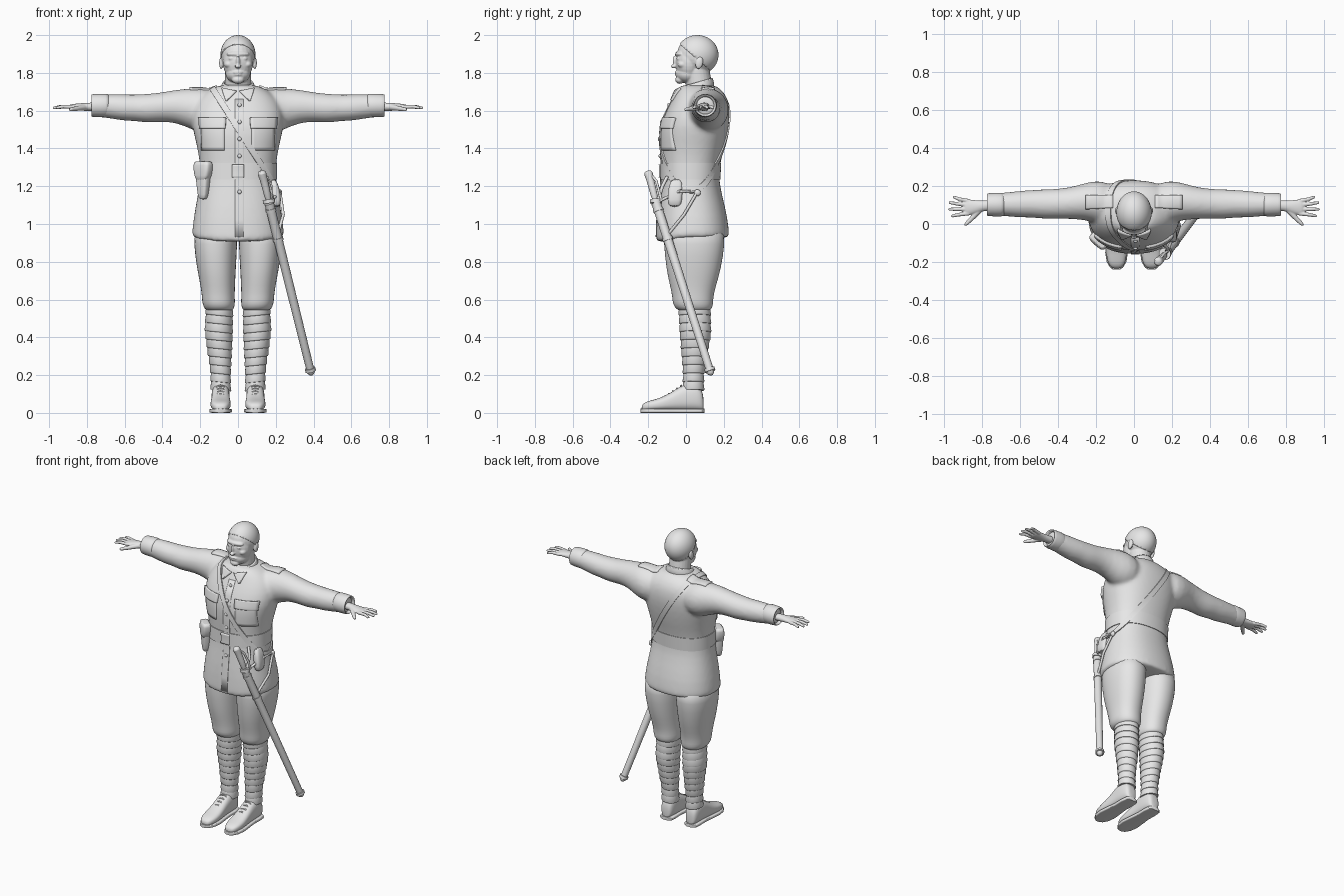
import bpy, bmesh, math
from mathutils import Vector as V, Matrix
from mathutils.bvhtree import BVHTree

cube = bpy.data.objects.get("Cube")
if cube:
    bpy.data.objects.remove(cube, do_unlink=True)

GREY = bpy.data.materials.new("plain_grey")
GREY.use_nodes = True
GREY.diffuse_color = (0.8, 0.8, 0.8, 1)
GREY.node_tree.nodes["Principled BSDF"].inputs["Base Color"].default_value = (0.8, 0.8, 0.8, 1)


def finish(name, bm, sharp=50):
    bmesh.ops.recalc_face_normals(bm, faces=bm.faces)
    mesh = bpy.data.meshes.new(name)
    bm.to_mesh(mesh)
    bm.free()
    mesh.materials.append(GREY)
    ob = bpy.data.objects.new(name, mesh)
    bpy.context.collection.objects.link(ob)
    bpy.ops.object.select_all(action='DESELECT')
    ob.select_set(True)
    bpy.context.view_layer.objects.active = ob
    bpy.ops.object.shade_smooth_by_angle(angle=math.radians(sharp))
    return ob


def skin(name, rings, closed=False, subsurf=0):
    """Bridge a list of equal rings of points."""
    bm = bmesh.new()
    loops = [[bm.verts.new(p) for p in ring] for ring in rings]
    n = len(loops[0])
    pairs = list(zip(loops, loops[1:] + loops[:1])) if closed else list(zip(loops, loops[1:]))
    for a, b in pairs:
        for i in range(n):
            j = (i + 1) % n
            bm.faces.new((a[i], a[j], b[j], b[i]))
    if not closed:
        bm.faces.new(loops[0])
        bm.faces.new(loops[-1])
    ob = finish(name, bm)
    if subsurf:
        ob.modifiers.new("Subdivision", 'SUBSURF').levels = subsurf
        ob.modifiers[-1].render_levels = subsurf
    return ob


def loft(name, axis, rows, power=2.0, sides=24, subsurf=1):
    """Superellipse sections: position on the axis, two centre offsets, two radii."""
    rings = []
    for t, a, b, ra, rb in rows:
        ring = []
        for k in range(sides):
            c, s = math.cos(math.tau * k / sides), math.sin(math.tau * k / sides)
            p = a + ra * math.copysign(abs(c) ** (2 / power), c)
            q = b + rb * math.copysign(abs(s) ** (2 / power), s)
            ring.append({'X': (t, p, q), 'Y': (p, t, q), 'Z': (p, q, t)}[axis])
        rings.append(ring)
    return skin(name, rings, subsurf=subsurf)


def tube(name, pts, radii, sides=12, subsurf=0):
    pts = [V(p) for p in pts]
    rings = []
    for i, p in enumerate(pts):
        d = (pts[min(i + 1, len(pts) - 1)] - pts[max(i - 1, 0)]).normalized()
        u = d.cross(V((0.3, 1, 0.1))).normalized()
        w = d.cross(u)
        r = radii[i] if isinstance(radii, (list, tuple)) else radii
        rings.append([p + r * (u * math.cos(math.tau * k / sides) + w * math.sin(math.tau * k / sides))
                      for k in range(sides)])
    return skin(name, rings, subsurf=subsurf)


def ball(name, loc, size, turn=0):
    bm = bmesh.new()
    bmesh.ops.create_uvsphere(bm, u_segments=24, v_segments=16, radius=1)
    bm.transform(Matrix.Translation(loc) @ Matrix.Rotation(turn, 4, 'X') @ Matrix.Diagonal((*size, 1)))
    return finish(name, bm)


def fuse(name, parts, voxel, rounds):
    """Join parts into one continuous smooth skin."""
    bpy.ops.object.select_all(action='DESELECT')
    for p in parts:
        bpy.context.view_layer.objects.active = p
        p.select_set(True)
        for m in list(p.modifiers):
            bpy.ops.object.modifier_apply(modifier=m.name)
    bpy.ops.object.join()
    ob = bpy.context.object
    ob.name = name
    rm = ob.modifiers.new("Remesh", 'REMESH')
    rm.mode, rm.voxel_size, rm.use_smooth_shade = 'VOXEL', voxel, True
    sm = ob.modifiers.new("Smooth", 'SMOOTH')
    sm.factor, sm.iterations = 0.5, rounds
    return ob


# Tunic: body and sleeves in one skin
body = loft("tunic_body", 'Z', [
    (0.925, 0, 0.035, 0.245, 0.195), (0.935, 0, 0.035, 0.247, 0.196), (1.03, 0, 0.033, 0.238, 0.19),
    (1.15, 0, 0.025, 0.215, 0.168), (1.24, 0, 0.022, 0.202, 0.152), (1.32, 0, 0.025, 0.202, 0.156),
    (1.42, 0, 0.034, 0.22, 0.175), (1.52, 0, 0.045, 0.247, 0.184), (1.6, 0, 0.065, 0.245, 0.17),
    (1.67, 0, 0.077, 0.21, 0.145), (1.715, 0, 0.07, 0.15, 0.115), (1.74, 0, 0.06, 0.09, 0.09)], power=2.3)
for v in body.data.vertices:
    if v.co.z < 0.95 and v.co.y < 0:
        v.co.z += 0.15 * v.co.y
sleeves = [loft("sleeve", 'X', [(s * x, y, z, ry, rz) for x, y, z, ry, rz in [
    (0.08, 0.09, 1.6, 0.11, 0.1), (0.18, 0.115, 1.6, 0.118, 0.12), (0.25, 0.12, 1.61, 0.1, 0.11),
    (0.33, 0.11, 1.625, 0.084, 0.086), (0.42, 0.106, 1.617, 0.078, 0.077), (0.48, 0.105, 1.612, 0.079, 0.078),
    (0.54, 0.107, 1.615, 0.072, 0.07), (0.6, 0.104, 1.616, 0.072, 0.071), (0.68, 0.104, 1.623, 0.062, 0.064),
    (0.755, 0.102, 1.627, 0.057, 0.058), (0.765, 0.102, 1.627, 0.05, 0.05)]]) for s in (1, -1)]
tunic = fuse("tunic", [body] + sleeves, 0.011, 7)
bpy.context.view_layer.update()
bvh = BVHTree.FromObject(tunic, bpy.context.evaluated_depsgraph_get())


def wrap(name, centre, u, v, width, thick, n=72):
    """Closed band round the tunic in the plane of u and v."""
    centre, u, v = V(centre), V(u).normalized(), V(v).normalized()
    hits = []
    for k in range(n):
        a = math.tau * k / n
        d = u * math.cos(a) + v * math.sin(a)
        p, nrm, _, _ = bvh.ray_cast(centre, d)
        hits.append((p, nrm if nrm.dot(d) > 0 else -nrm))
    rings = []
    for k, (p, nrm) in enumerate(hits):
        t = (hits[(k + 1) % n][0] - hits[k - 1][0]).normalized()
        nrm = (hits[k - 1][1] + nrm + hits[(k + 1) % n][1]).normalized()
        side = nrm.cross(t).normalized() * width / 2
        rings.append([p - side - nrm * 0.008, p + side - nrm * 0.008,
                      p + side + nrm * thick, p - side + nrm * thick])
    return skin(name, rings, closed=True)


def patch(name, corners, aim, thick, n=8):
    """Four-cornered piece of cloth dropped on the tunic along a direction."""
    a, b, c, d = [V(p) for p in corners]
    bm = bmesh.new()
    grid = []
    for i in range(n + 1):
        row = []
        for j in range(n + 1):
            s, t = i / n, j / n
            p = a.lerp(b, s).lerp(d.lerp(c, s), t)
            hit = bvh.ray_cast(p, V(aim))[0]
            row.append(bm.verts.new(hit if hit else p))
        grid.append(row)
    for i in range(n):
        for j in range(n):
            bm.faces.new((grid[i][j], grid[i + 1][j], grid[i + 1][j + 1], grid[i][j + 1]))
    ob = finish(name, bm)
    m = ob.modifiers.new("Solidify", 'SOLIDIFY')
    m.thickness, m.offset = thick * 2, 0
    return ob


def front_patch(name, corners, thick):
    return patch(name, [(x, -1, z) for x, z in corners], (0, 1, 0), thick)


# Belt, buckle, cross strap
wrap("waist_belt", (0, 0.025, 1.28), (1, 0, 0), (0, 1, 0), 0.088, 0.007)
front_patch("belt_buckle", [(-0.03, 1.315), (0.03, 1.315), (0.03, 1.245), (-0.03, 1.245)], 0.014)
wrap("cross_strap", (0.045, 0.06, 1.435), (0.35, 0, -0.55), (0, 1, 0), 0.032, 0.007)

# Front closure, buttons, collar
front_patch("button_placket", [(-0.015, 1.66), (0.03, 1.66), (0.03, 0.93), (-0.015, 0.93)], 0.004)
for z in (1.63, 1.54, 1.45, 1.36, 1.17):
    hit = bvh.ray_cast(V((0.008, -1, z)), V((0, 1, 0)))[0]
    ball("tunic_button", hit + V((0, -0.004, 0)), (0.011, 0.008, 0.011))
collar = loft("collar", 'Z', [(1.68, 0, 0.055, 0.095, 0.09), (1.71, 0, 0.055, 0.102, 0.098),
                              (1.755, 0, 0.058, 0.082, 0.085), (1.757, 0, 0.058, 0.074, 0.077),
                              (1.72, 0, 0.055, 0.07, 0.074)])
for v in collar.data.vertices:
    v.co.z += 0.28 * (v.co.y - 0.07)

for s in (1, -1):
    # Sleeve ends, pockets, shoulder boards, collar points
    loft("cuff", 'X', [(s * x, 0.102, 1.627, r, r) for x, r in
                       [(0.68, 0.058), (0.69, 0.064), (0.77, 0.0615), (0.777, 0.058), (0.775, 0.05), (0.74, 0.045)]])
    px = 0.132 * s
    front_patch("chest_pocket", [(px - 0.06, 1.54), (px + 0.06, 1.54), (px + 0.06, 1.39), (px - 0.06, 1.39)], 0.005)
    front_patch("pocket_flap", [(px - 0.07, 1.56), (px + 0.07, 1.56), (px + 0.066, 1.505), (px - 0.066, 1.505)], 0.013)
    patch("shoulder_board", [(s * x, y, 3) for x, y in [(0.11, 0.085), (0.255, 0.08), (0.255, 0.15), (0.11, 0.15)]],
          (0, 0, -1), 0.009)
    front_patch("collar_point", [(s * x, z) for x, z in [(0.008, 1.7), (0.085, 1.715), (0.066, 1.65), (0.058, 1.65)]], 0.013)

    # Hands
    palm = loft("palm", 'X', [(s * x, y, 1.62, ry, rz) for x, y, ry, rz in [
        (0.73, 0.1, 0.03, 0.025), (0.8, 0.096, 0.027, 0.022), (0.83, 0.09, 0.035, 0.02),
        (0.87, 0.088, 0.042, 0.016), (0.9, 0.088, 0.04, 0.011)]])
    fingers = [tube("finger", [(s * 0.87, y0, 1.619), (s * (x1 + 0.89) / 2, (y0 + y1) / 2, 1.622),
                               (s * (x1 - 0.006), y1, 1.615), (s * x1, y1, 1.614)], (0.011, 0.01, 0.008, 0.004))
               for y0, x1, y1 in [(0.121, 0.955, 0.142), (0.1, 0.977, 0.113), (0.078, 0.98, 0.078), (0.056, 0.965, 0.042)]]
    thumb = tube("thumb", [(s * 0.81, 0.08, 1.618), (s * 0.85, 0.035, 1.612), (s * 0.885, 0, 1.606),
                           (s * 0.893, -0.007, 1.605)], (0.017, 0.013, 0.01, 0.005))
    fuse("left_hand" if s > 0 else "right_hand", [palm, thumb] + fingers, 0.004, 2)

    # Breeches and wrapped leggings
    loft("breeches_leg", 'Z', [(z, s * x, y, rx, ry) for z, x, y, rx, ry in [
        (1.0, 0.115, 0.04, 0.113, 0.165), (0.9, 0.12, 0.045, 0.117, 0.163), (0.76, 0.114, 0.04, 0.103, 0.146),
        (0.67, 0.107, 0.037, 0.091, 0.121), (0.61, 0.104, 0.036, 0.087, 0.108), (0.575, 0.102, 0.037, 0.087, 0.108),
        (0.55, 0.099, 0.042, 0.077, 0.094), (0.54, 0.098, 0.045, 0.065, 0.08)]], power=2.2)
    shape = [(0.56, 0.098, 0.045, 0.07, 0.083), (0.42, 0.102, 0.05, 0.072, 0.081),
             (0.3, 0.096, 0.045, 0.06, 0.065), (0.2, 0.092, 0.04, 0.051, 0.053), (0.1, 0.091, 0.038, 0.052, 0.056)]

    def shin(z, grow):
        for p, q in zip(shape, shape[1:]):
            if q[0] <= z <= p[0]:
                f = (p[0] - z) / (p[0] - q[0])
                x, y, rx, ry = [m + (k - m) * f for m, k in zip(p[1:], q[1:])]
                return (z, s * x, y, rx + grow, ry + grow)

    rows = []
    for i in range(10):
        top = 0.559 - 0.044 * i
        rows += [shin(top, -0.001), shin(top - 0.038, 0.004), shin(top - 0.043, 0.002)]
    wraps = loft("leg_wrap", 'Z', rows, subsurf=0, sides=40)
    for v in wraps.data.vertices:
        v.co.z += 0.1 * (v.co.x - s * 0.1) * s

    # Boots with sole, heel and laces
    loft("boot", 'Y', [(y, s * 0.092, 0.012 + h / 2, w, h / 2) for y, w, h in [
        (0.094, 0.022, 0.06), (0.086, 0.037, 0.11), (0.06, 0.046, 0.14), (0.01, 0.049, 0.145), (-0.03, 0.048, 0.13),
        (-0.08, 0.05, 0.095), (-0.14, 0.056, 0.065), (-0.195, 0.05, 0.053), (-0.225, 0.034, 0.04),
        (-0.235, 0.018, 0.025)]], power=2.6)
    loft("sole", 'Y', [(y, s * 0.092, 0.011, w, 0.011) for y, w in [
        (0.098, 0.025), (0.085, 0.044), (0.04, 0.048), (-0.02, 0.046), (-0.08, 0.053), (-0.15, 0.06),
        (-0.2, 0.052), (-0.23, 0.034), (-0.24, 0.018)]], power=6, subsurf=0)
    for i in range(5):
        y, z = -0.03 - 0.022 * i, 0.143 - 0.0145 * i
        tube("boot_lace", [(s * 0.092 + dx, y + 0.004, z + dz) for dx, dz in
                           [(-0.03, -0.018), (-0.016, -0.002), (0, 0.002), (0.016, -0.002), (0.03, -0.018)]], 0.0045, 8)

# Head with face, ears and neck
face = [ball("skull", (0, 0.06, 1.893), (0.09, 0.108, 0.104)),
        ball("cheeks", (0, 0.015, 1.855), (0.08, 0.07, 0.1)),
        ball("jaw", (0, 0.01, 1.795), (0.066, 0.064, 0.05)),
        ball("chin", (0, -0.033, 1.763), (0.032, 0.024, 0.021)),
        ball("brow", (0, -0.03, 1.9), (0.062, 0.028, 0.016)),
        ball("nose_bridge", (0, -0.055, 1.855), (0.011, 0.014, 0.036), 0.25),
        ball("nose_tip", (0, -0.064, 1.835), (0.016, 0.016, 0.011)),
        ball("upper_lip", (0, -0.046, 1.803), (0.027, 0.015, 0.007)),
        ball("lower_lip", (0, -0.045, 1.79), (0.023, 0.014, 0.007)),
        tube("neck", [(0, 0.075, 1.66), (0, 0.068, 1.74), (0, 0.055, 1.82)], (0.07, 0.069, 0.068), 24)]
for s in (1, -1):
    face += [ball("ear", (s * 0.089, 0.07, 1.852), (0.011, 0.02, 0.033), -0.2),
             ball("cheekbone", (s * 0.05, -0.015, 1.845), (0.024, 0.03, 0.02)),
             ball("eyelid", (s * 0.034, -0.037, 1.876), (0.017, 0.014, 0.009))]
fuse("head", face, 0.0042, 4)

# Short hair, cut along the hairline
bm = bmesh.new()
bmesh.ops.create_uvsphere(bm, u_segments=40, v_segments=28, radius=1)
bm.transform(Matrix.Translation((0, 0.06, 1.895)) @ Matrix.Diagonal((0.093, 0.112, 0.105, 1)))
bmesh.ops.bisect_plane(bm, geom=bm.verts[:] + bm.edges[:] + bm.faces[:], plane_co=(0, 0.05, 1.88),
                       plane_no=(0, 1, 1.15), clear_inner=True)
hair = finish("hair", bm)
hair.modifiers.new("Solidify", 'SOLIDIFY').thickness = 0.012

# Holster on the right hip
for name, rows in [("holster", [(-0.1, 0.018, 0.014), (-0.085, 0.027, 0.02), (0, 0.038, 0.026), (0.09, 0.046, 0.026)]),
                   ("holster_flap", [(-0.005, 0.025, 0.027), (0.02, 0.05, 0.031), (0.09, 0.056, 0.032), (0.103, 0.05, 0.022)])]:
    ob = loft(name, 'Z', [(z, 0, 0, a, b) for z, a, b in rows], power=3.5)
    ob.location = (-0.185, -0.088, 1.23)
    ob.rotation_euler.z = math.radians(-41)

# Sheathed sword on the left hip
high, low = V((0.165, -0.158, 1.11)), V((0.39, 0.135, 0.2))
tube("scabbard", [high.lerp(low, f) for f in (0, 0.02, 0.5, 0.97, 0.99, 1)], (0.026, 0.025, 0.023, 0.021, 0.018, 0.008), 16)
for f in (0.03, 0.2, 0.96):
    tube("scabbard_band", [high.lerp(low, f), high.lerp(low, f + 0.018)], 0.028, 16)
tube("sword_guard", [high + V((-0.003, 0, 0.02)), high], 0.032, 16)
tube("sword_grip", [high, (0.148, -0.178, 1.19), (0.132, -0.193, 1.25), (0.126, -0.2, 1.27), (0.125, -0.203, 1.283)],
     (0.018, 0.02, 0.021, 0.026, 0.014), 16, subsurf=1)
tube("knuckle_bow", [high + V((0.02, 0.03, 0.01)), (0.178, -0.142, 1.17), (0.158, -0.158, 1.23), (0.132, -0.19, 1.265)], 0.007, 10)

# Sword hangers and ring
tube("front_hanger", [(0.15, -0.1, 1.25), (0.175, -0.125, 1.2), (0.172, -0.15, 1.12)], 0.009)
tube("rear_hanger", [(0.222, 0.06, 1.17), (0.24, -0.01, 1.05), (0.21, -0.1, 0.94)], 0.008)
tube("upper_hanger", [(0.222, 0.06, 1.17), (0.222, -0.03, 1.175), (0.175, -0.145, 1.12)], 0.008)
ball("hanger_ring", (0.222, 0.06, 1.165), (0.012, 0.018, 0.018))
loft("sword_frog", 'Z', [(1.09, 0.205, -0.06, 0.015, 0.03), (1.12, 0.205, -0.06, 0.026, 0.04),
                         (1.2, 0.195, -0.055, 0.024, 0.038), (1.24, 0.185, -0.05, 0.012, 0.025)], power=3)
